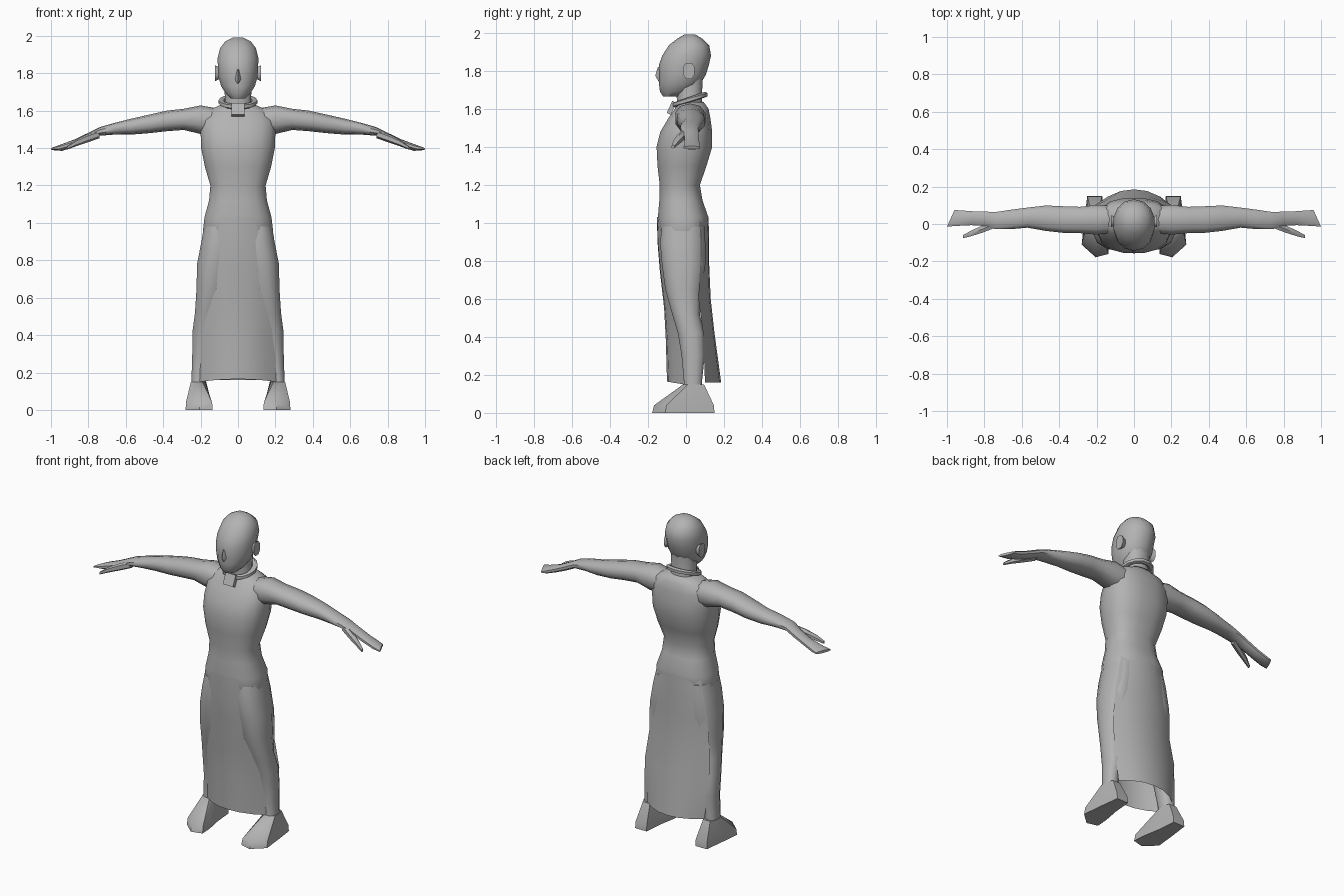
import bpy, bmesh, math
from mathutils import Vector, Matrix

if "Cube" in bpy.data.objects:
    bpy.data.objects.remove(bpy.data.objects["Cube"])

grey = bpy.data.materials.new("plain grey")
grey.use_nodes = True
grey.diffuse_color = (0.45, 0.45, 0.45, 1)
grey.node_tree.nodes["Principled BSDF"].inputs["Base Color"].default_value = (0.45, 0.45, 0.45, 1)


def finish(name, bm, angle=50):
    bmesh.ops.recalc_face_normals(bm, faces=bm.faces)
    mesh = bpy.data.meshes.new(name)
    bm.to_mesh(mesh)
    bm.free()
    mesh.materials.append(grey)
    ob = bpy.data.objects.new(name, mesh)
    bpy.context.collection.objects.link(ob)
    bpy.ops.object.select_all(action='DESELECT')
    ob.select_set(True)
    bpy.context.view_layer.objects.active = ob
    bpy.ops.object.shade_smooth_by_angle(angle=math.radians(angle))
    return ob


def skin(name, rows, closed=True, angle=50):
    """Bridge rows of points; closed rows become a capped tube."""
    bm = bmesh.new()
    rings = [[bm.verts.new(p) for p in row] for row in rows]
    n = len(rings[0])
    for a, b in zip(rings, rings[1:]):
        for i in range(n if closed else n - 1):
            j = (i + 1) % n
            bm.faces.new((a[i], a[j], b[j], b[i]))
    if closed:
        bm.faces.new(rings[0])
        bm.faces.new(rings[-1])
    return finish(name, bm, angle)


def oval(lo_u, hi_u, lo_v, hi_v, n=12, power=0.85):
    """Rounded-box outline between two pairs of limits."""
    pts = []
    for i in range(n):
        t = 2 * math.pi * (i + 0.5) / n
        c, s = math.cos(t), math.sin(t)
        c, s = (math.copysign(abs(k) ** power, k) for k in (c, s))
        pts.append(((lo_u + hi_u) / 2 + c * (hi_u - lo_u) / 2,
                    (lo_v + hi_v) / 2 + s * (hi_v - lo_v) / 2))
    return pts


def upright(name, sections, n=12, power=0.85):
    """Loft of (z, x_low, x_high, y_front, y_back)."""
    return skin(name, [[(x, y, z) for x, y in oval(a, b, f, k, n, power)]
                       for z, a, b, f, k in sections])


def centred(name, sections, n=12, power=0.85):
    return upright(name, [(z, -w, w, f, k) for z, w, f, k in sections], n, power)


# Torso, neck and head
centred("torso", [
    (0.88, .17, -.12, .09), (0.96, .19, -.145, .11), (1.03, .182, -.15, .12),
    (1.12, .157, -.142, .088), (1.20, .15, -.14, .075), (1.30, .18, -.152, .11),
    (1.40, .20, -.157, .14), (1.48, .203, -.137, .14), (1.55, .20, -.095, .13),
    (1.60, .165, -.06, .12), (1.635, .085, -.04, .095)], 16, 0.8)
centred("neck", [(1.58, .09, -.05, .10), (1.65, .072, -.05, .085), (1.76, .075, -.06, .09)])
centred("head", [
    (1.665, .04, -.12, -.02), (1.69, .066, -.137, .03), (1.73, .092, -.142, .075),
    (1.78, .107, -.143, .105), (1.83, .11, -.143, .12), (1.88, .112, -.125, .132),
    (1.935, .098, -.09, .122), (1.97, .07, -.045, .085), (1.99, .03, -.01, .05)], 14, 0.95)

# Nose wedge, chin and ears
skin("nose", [[(-.012, -.13, 1.82), (.012, -.13, 1.82), (0, -.148, 1.82)],
              [(-.022, -.13, 1.765), (.022, -.13, 1.765), (0, -.162, 1.775)],
              [(-.014, -.13, 1.745), (.014, -.13, 1.745), (0, -.145, 1.745)]])
for s, side in ((1, "left"), (-1, "right")):
    skin(side + "_ear", [[(s * x, y, z) for y, z in oval(-w, w + .03, 1.80 - h, 1.80 + h, 8)]
                         for x, w, h in ((.095, .01, .03), (.122, .018, .045))])

# Tilted collar ring with a small tag at the throat
rows = []
for i in range(14):
    t = 2 * math.pi * i / 14
    c, d = math.cos(t), math.sin(t)
    rows.append([((.09 + u) * c, .02 + (.082 + u) * d, 1.648 + .028 * d + v)
                 for u, v in oval(-.016, .016, -.015, .015, 6)])
bm = bmesh.new()
rings = [[bm.verts.new(p) for p in r] for r in rows]
for i, a in enumerate(rings):
    b = rings[(i + 1) % len(rings)]
    for j in range(6):
        k = (j + 1) % 6
        bm.faces.new((a[j], a[k], b[k], b[j]))
finish("collar_ring", bm)
bm = bmesh.new()
bmesh.ops.create_cube(bm, size=1, matrix=Matrix.Translation((0, -.076, 1.605))
                      @ Matrix.Rotation(math.radians(-25), 4, 'X')
                      @ Matrix.Diagonal((.07, .024, .07, 1)))
finish("collar_tag", bm, 30)

for s, side in ((1, "left"), (-1, "right")):
    # Arm and flat hand: x, z low, z high, y front, y back, fingertip slant
    arm = [(.10, 1.47, 1.61, -.05, .10, 0), (.20, 1.475, 1.628, -.06, .105, 0),
           (.29, 1.497, 1.61, -.052, .095, 0), (.38, 1.49, 1.60, -.05, .098, 0),
           (.47, 1.48, 1.58, -.04, .102, 0), (.57, 1.472, 1.557, -.022, .09, 0),
           (.66, 1.472, 1.535, -.03, .078, 0), (.74, 1.466, 1.512, -.03, .066, 0),
           (.80, 1.437, 1.482, -.012, .068, 0), (.87, 1.408, 1.448, -.008, .07, 0),
           (.94, 1.385, 1.422, -.012, .075, .2), (.98, 1.388, 1.404, -.016, .076, .45)]
    skin(side + "_arm", [[(s * (x - k * (y - .03)), y, z) for y, z in oval(f, b, lo, hi, 10)]
                         for x, lo, hi, f, b, k in arm])
    # Thumb
    thumb = [(.74, 1.475, .022, 0.0), (.81, 1.45, .022, -.027),
             (.87, 1.425, .017, -.05), (.915, 1.40, .009, -.068)]
    skin(side + "_thumb", [[(s * x, y, v) for y, v in oval(c - r, c + r, z - r, z + r, 6)]
                           for x, z, r, c in thumb])
    # Leg
    leg = [(.98, .01, .185, -.13, .10), (.90, .012, .198, -.14, .105),
           (.78, .025, .222, -.13, .105), (.65, .06, .224, -.112, .085),
           (.52, .09, .232, -.075, .075), (.42, .115, .245, -.045, .098),
           (.30, .14, .246, -.025, .10), (.16, .17, .25, -.012, .085),
           (.11, .17, .25, -.02, .09)]
    upright(side + "_leg", [(z, *sorted((s * a, s * b)), f, k) for z, a, b, f, k in leg])
    # Foot: sole outline, rim and ankle, turned slightly outward
    sole = [(.17, .15), (.25, .15), (.265, .03), (.28, -.11),
            (.205, -.178), (.135, -.16), (.14, -.08), (.16, .03)]
    ankle = [(.185, .095), (.235, .095), (.252, .06), (.252, .01),
             (.225, -.015), (.19, -.015), (.175, .01), (.17, .06)]
    mid = [(a[0] * .94 + b[0] * .06, a[1] * .94 + b[1] * .06) for a, b in zip(sole, ankle)]
    skin(side + "_foot", [[(s * x, y, 0) for x, y in sole],
                          [(s * x, y, .04) for x, y in mid],
                          [(s * x, y, .15) for x, y in ankle]], angle=45)


def hanging_panel(name, sections, lift):
    """Curved cloth sheet of (z, half width, centre y, edge y)."""
    rows = []
    for z, w, yc, ye in sections:
        rows.append([(w * t, yc + (ye - yc) * abs(t) ** 2.2, z + (lift * (1 - t * t) if z < .2 else 0))
                     for t in (-1, -.7, -.35, 0, .35, .7, 1)])
    return skin(name, rows, closed=False)


# Long cloth panels, front and back
hanging_panel("front_panel", [
    (1.03, .085, -.153, -.142), (.90, .125, -.15, -.125), (.75, .155, -.138, -.105),
    (.55, .185, -.115, -.065), (.38, .195, -.106, -.03), (.15, .205, -.10, -.01)], .015)
hanging_panel("back_panel", [
    (1.03, .15, .118, .07), (.92, .175, .122, .075), (.78, .20, .122, .075),
    (.60, .21, .13, .065), (.42, .225, .15, .09), (.16, .20, .185, .10)], 0)
